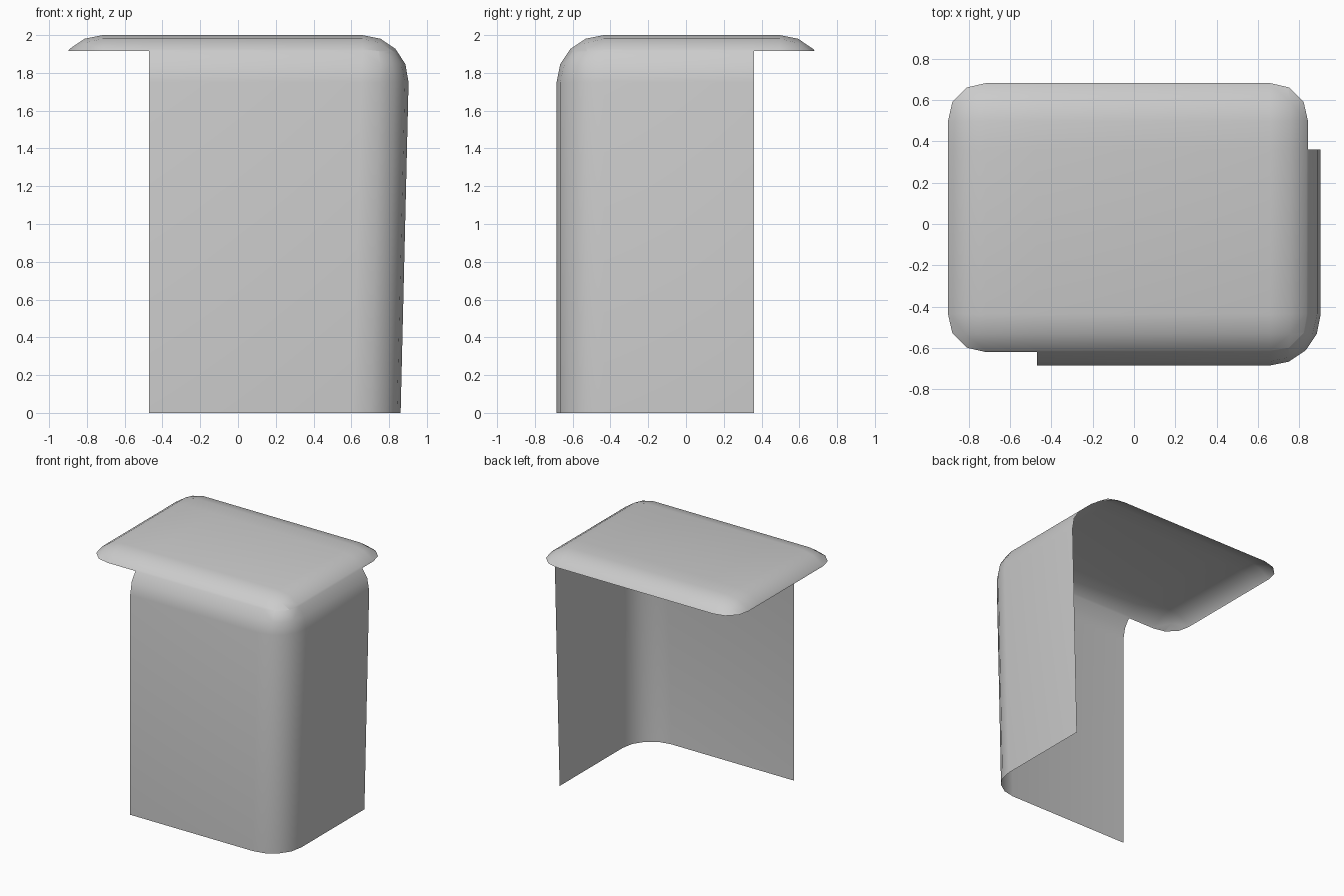
import bpy
import bmesh
from mathutils import Vector

cube = bpy.data.objects.get("Cube")
if cube:
    bpy.data.objects.remove(cube, do_unlink=True)

TOP, LIP = 2.0, 1.915              # height of the top and of the lid's rim
LEFT_CUT, BACK_CUT = -0.47, 0.36   # where the two walls end
BASE = -0.5                        # trimmed away at the floor
TAPER = 0.024                      # walls lean in towards the floor

grey = bpy.data.materials.new("plain_grey")
grey.use_nodes = True
colour = (0.6, 0.6, 0.6, 1.0)
grey.diffuse_color = colour
grey.node_tree.nodes["Principled BSDF"].inputs["Base Color"].default_value = colour

# Box, leaning slightly in along x
bm = bmesh.new()
bmesh.ops.create_cube(bm, size=2)
for v in bm.verts:
    z = TOP if v.co.z > 0 else BASE
    lean = TAPER * (TOP - z)
    x = 0.909 - lean if v.co.x > 0 else -0.967 + lean
    y = 0.747 if v.co.y > 0 else -0.685
    v.co = (x, y, z)

# Round every edge and corner
bmesh.ops.bevel(bm, geom=bm.edges[:], offset=0.25, segments=4,
                profile=0.5, affect='EDGES', clamp_overlap=True)


def slice_shell(point, normal, trim=False):
    bmesh.ops.bisect_plane(bm, geom=bm.verts[:] + bm.edges[:] + bm.faces[:],
                           plane_co=Vector(point), plane_no=Vector(normal),
                           clear_outer=trim)


# Open the bottom, then cut along the rim and the wall ends
slice_shell((0, 0, 0), (0, 0, -1), trim=True)
slice_shell((0, 0, LIP), (0, 0, 1))
slice_shell((LEFT_CUT, 0, 0), (1, 0, 0))
slice_shell((0, BACK_CUT, 0), (0, 1, 0))

# Keep the lid and the front and side walls
unwanted = []
for f in bm.faces:
    c = f.calc_center_median()
    if c.z < LIP and (c.x < LEFT_CUT or c.y > BACK_CUT):
        unwanted.append(f)
    f.smooth = True
bmesh.ops.delete(bm, geom=unwanted, context='FACES')

mesh = bpy.data.meshes.new("rounded_corner_shell")
bm.to_mesh(mesh)
bm.free()
mesh.materials.append(grey)
shell = bpy.data.objects.new("rounded_corner_shell", mesh)
bpy.context.collection.objects.link(shell)
